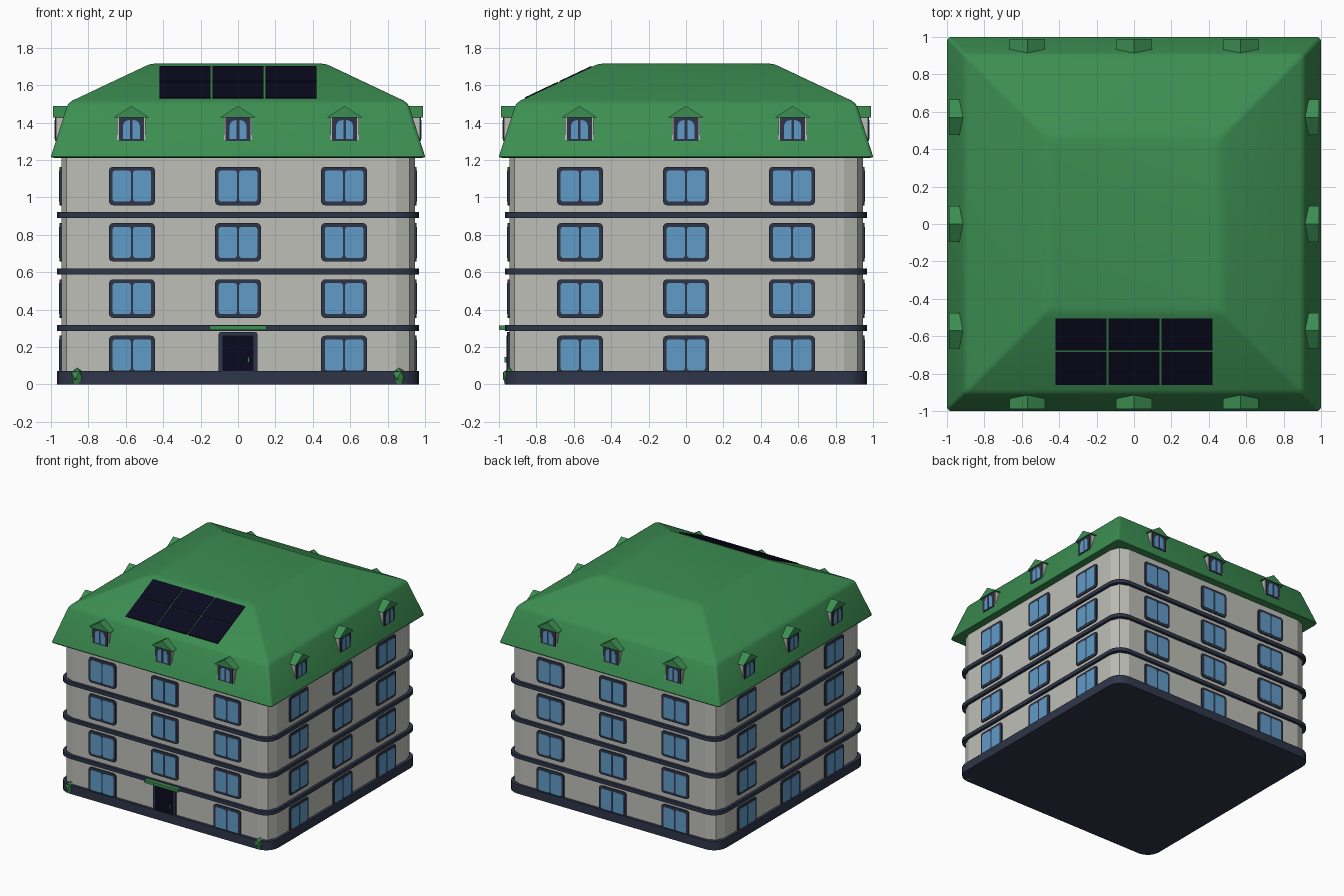
import bpy, bmesh, math
from mathutils import Matrix, Vector

if "Cube" in bpy.data.objects:
    bpy.data.objects.remove(bpy.data.objects["Cube"])


def material(name, rgb):
    m = bpy.data.materials.new(name)
    m.diffuse_color = (*rgb, 1)
    m.use_nodes = True
    m.node_tree.nodes["Principled BSDF"].inputs["Base Color"].default_value = m.diffuse_color
    return m


GREEN = material("roof green", (0.045, 0.27, 0.083))
STONE = material("pale grey wall", (0.52, 0.52, 0.48))
NAVY = material("dark slate trim", (0.028, 0.036, 0.065))
GLASS = material("blue glass", (0.12, 0.33, 0.58))
BLACK = material("near black panel", (0.003, 0.003, 0.014))


def finish(name, bm, mat, smooth=False):
    bmesh.ops.recalc_face_normals(bm, faces=bm.faces)
    me = bpy.data.meshes.new(name)
    bm.to_mesh(me)
    bm.free()
    me.materials.append(mat)
    ob = bpy.data.objects.new(name, me)
    bpy.context.collection.objects.link(ob)
    if smooth:
        bpy.ops.object.select_all(action='DESELECT')
        ob.select_set(True)
        bpy.context.view_layer.objects.active = ob
        bpy.ops.object.shade_smooth_by_angle(angle=math.radians(32))
    return ob


def rounded(hw, hh, r, seg, cx=0, cy=0):
    """Outline of a rectangle with rounded corners."""
    pts = []
    for q, (sx, sy) in enumerate([(1, 1), (-1, 1), (-1, -1), (1, -1)]):
        for i in range(seg + 1):
            a = math.pi / 2 * (q + i / seg)
            pts.append((cx + sx * (hw - r) + r * math.cos(a),
                        cy + sy * (hh - r) + r * math.sin(a)))
    return pts


def rect(x0, x1, z0, z1):
    return [(x0, z0), (x1, z0), (x1, z1), (x0, z1)]


def loft(bm, rings):
    """Skin a list of equal rings of 3D points and cap both ends."""
    vs = [[bm.verts.new(p) for p in ring] for ring in rings]
    n = len(vs[0])
    for a, b in zip(vs, vs[1:]):
        for i in range(n):
            j = (i + 1) % n
            bm.faces.new((a[i], a[j], b[j], b[i]))
    bm.faces.new(vs[0])
    bm.faces.new(vs[-1])


def slab(name, half, r, seg, z0, z1, mat, smooth=False):
    bm = bmesh.new()
    o = rounded(half, half, r, seg)
    loft(bm, [[(x, y, z) for x, y in o] for z in (z0, z1)])
    return finish(name, bm, mat, smooth)


def plate(bm, outline, y0, y1, side=0):
    """Extrude an (x, z) outline in y, then turn it to one of four sides."""
    m = Matrix.Rotation(side * math.pi / 2, 3, 'Z')
    loft(bm, [[m @ Vector((x, y, z)) for x, z in outline] for y in (y0, y1)])


# Walls, plinth and floor bands
slab("walls", 0.945, 0.10, 2, 0.01, 1.25, STONE)
slab("plinth", 0.967, 0.11, 5, 0, 0.072, NAVY, True)
for k in (1, 2, 3):
    slab(f"floor_band_{k}", 0.967, 0.11, 5, 0.302 * k - 0.015, 0.302 * k + 0.015, NAVY, True)

# Two-slope roof with softened edges
profile = [(0.985, 1.212), (0.998, 1.214), (1.0, 1.22), (0.915, 1.487), (0.904, 1.504),
           (0.885, 1.518), (0.50, 1.70), (0.475, 1.711), (0.445, 1.716)]
bm = bmesh.new()
loft(bm, [[(x, y, z) for x, y in rounded(h, h, 0.022, 3)] for h, z in profile])
finish("roof", bm, GREEN, True)

# Windows on four floors and four sides
frames, panes = bmesh.new(), bmesh.new()
for side in range(4):
    for floor in range(4):
        zc = 0.158 + 0.301 * floor
        for cx in (-0.567, 0, 0.567):
            if side == 0 and floor == 0 and cx == 0:
                continue  # door goes here
            plate(frames, rounded(0.123, 0.103, 0.022, 3, cx, zc), -0.93, -0.954, side)
            for s in (-1, 1):
                plate(panes, rounded(0.0485, 0.083, 0.012, 2, cx + s * 0.0545, zc),
                      -0.95, -0.956, side)
finish("window_frames", frames, NAVY)
finish("window_panes", panes, GLASS)

# Dormers
body, gable, dframe, dpane = (bmesh.new() for _ in range(4))
for side in range(4):
    for cx in (-0.57, 0, 0.57):
        plate(body, rect(cx - 0.076, cx + 0.076, 1.302, 1.435), -0.87, -0.972, side)
        plate(gable, [(cx - 0.095, 1.428), (cx + 0.095, 1.428), (cx, 1.489)],
              -0.86, -0.988, side)
        plate(dframe, rect(cx - 0.067, cx + 0.067, 1.302, 1.428), -0.96, -0.978, side)
        for s in (-1, 1):
            arch = [(0.007, 1.312), (0.045, 1.312), (0.045, 1.385), (0.038, 1.402),
                    (0.025, 1.411), (0.007, 1.414)]
            plate(dpane, [(cx + s * x, z) for x, z in arch], -0.974, -0.980, side)
finish("dormer_walls", body, STONE)
finish("dormer_roofs", gable, GREEN)
finish("dormer_frames", dframe, NAVY)
finish("dormer_panes", dpane, GLASS)

# Entrance: frame, door leaf, handle and canopy
for name, outline, y, mat in [
        ("door_frame", rounded(0.104, 0.108, 0.012, 2, 0, 0.172), -0.957, NAVY),
        ("door_leaf", rect(-0.084, 0.084, 0.072, 0.262), -0.960, BLACK),
        ("door_handle", rect(0.050, 0.062, 0.117, 0.147), -0.970, GREEN),
        ("door_canopy", rect(-0.153, 0.153, 0.290, 0.314), -1.0, GREEN)]:
    bm = bmesh.new()
    plate(bm, outline, -0.93, y)
    finish(name, bm, mat)

# Solar panels lying on the front roof slope
bm = bmesh.new()
for cx in (-0.2825, 0, 0.2825):
    for y0, y1 in ((-0.860, -0.685), (-0.677, -0.505)):
        rings = []
        for lift in (-0.004, 0.006):
            rings.append([(cx + sx * 0.1365, y, 1.518 + (y + 0.885) * 0.4727 + lift)
                          for sx, y in ((-1, y0), (1, y0), (1, y1), (-1, y1))])
        loft(bm, rings)
finish("solar_panels", bm, BLACK)

# Potted shrubs by the front corners
for s, side in ((-1, "left"), (1, "right")):
    at = Matrix.Translation((s * 0.86, -0.942, 0))
    bm = bmesh.new()
    bmesh.ops.create_cone(bm, cap_ends=True, segments=10, radius1=0.026, radius2=0.036,
                          depth=0.036, matrix=at @ Matrix.Translation((0, 0, 0.018)))
    finish(f"{side}_pot", bm, GREEN)
    bm = bmesh.new()
    bmesh.ops.create_icosphere(bm, subdivisions=1, radius=0.042,
                               matrix=at @ Matrix.Translation((0, 0, 0.047)))
    finish(f"{side}_shrub", bm, GREEN)
